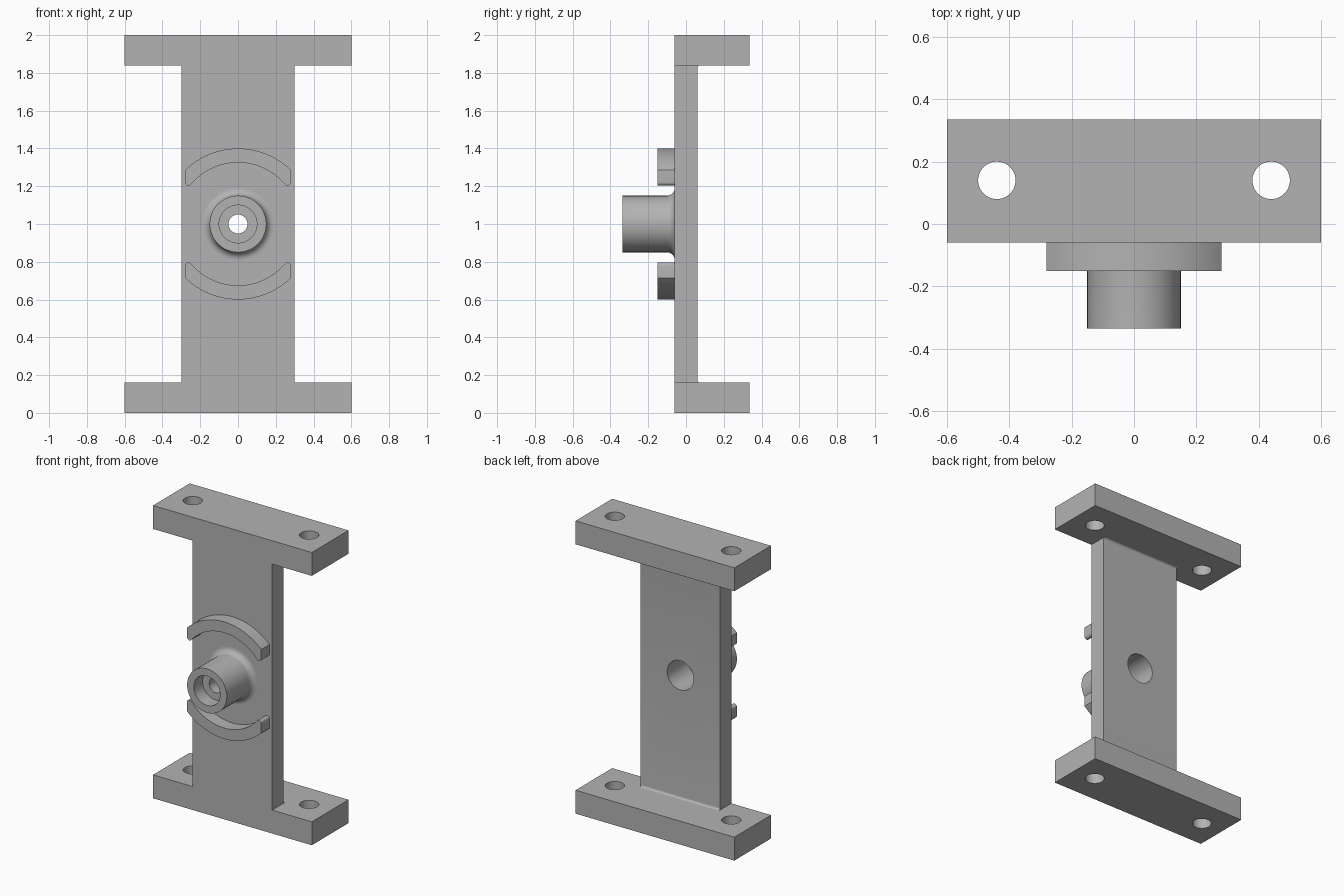
import bpy, bmesh
from math import sin, cos, pi, asin, radians
from mathutils import Matrix, Vector

cube = bpy.data.objects.get("Cube")
if cube:
    bpy.data.objects.remove(cube, do_unlink=True)

grey = bpy.data.materials.new("plain grey metal")
grey.use_nodes = True
GREY = (0.45, 0.45, 0.45, 1)
grey.diffuse_color = GREY
grey.node_tree.nodes["Principled BSDF"].inputs["Base Color"].default_value = GREY


def finish(name, bm):
    """Turn a bmesh into a named, shaded object."""
    bmesh.ops.recalc_face_normals(bm, faces=bm.faces[:])
    mesh = bpy.data.meshes.new(name)
    bm.to_mesh(mesh)
    bm.free()
    mesh.materials.append(grey)
    obj = bpy.data.objects.new(name, mesh)
    bpy.context.collection.objects.link(obj)
    return obj


def smooth(obj):
    bpy.ops.object.select_all(action="DESELECT")
    obj.select_set(True)
    bpy.context.view_layer.objects.active = obj
    bpy.ops.object.shade_smooth_by_angle(angle=radians(30))


def prism(name, points, place, low, high):
    """Extrude a closed 2D outline; place(u, v, w) maps it into space."""
    bm = bmesh.new()
    face = bm.faces.new([bm.verts.new(place(u, v, low)) for u, v in points])
    new = bmesh.ops.extrude_face_region(bm, geom=[face])["geom"]
    shift = Vector(place(0, 0, high)) - Vector(place(0, 0, low))
    bmesh.ops.translate(bm, vec=shift, verts=[g for g in new if isinstance(g, bmesh.types.BMVert)])
    return finish(name, bm)


def lathe(name, profile, steps=64):
    """Spin a closed (radius, y) profile around the bore axis at z = 1."""
    bm = bmesh.new()
    rings = []
    for i in range(steps):
        a = 2 * pi * i / steps
        rings.append([bm.verts.new((r * cos(a), y, 1 + r * sin(a))) for r, y in profile])
    n = len(profile)
    for i in range(steps):
        p, q = rings[i], rings[(i + 1) % steps]
        for j in range(n):
            k = (j + 1) % n
            bm.faces.new((p[j], q[j], q[k], p[k]))
    return finish(name, bm)


def drill(obj, centre, radius, along_y=False):
    """Cut a round hole right through a part."""
    bm = bmesh.new()
    turn = Matrix.Rotation(pi / 2, 4, "X") if along_y else Matrix()
    bmesh.ops.create_cone(bm, cap_ends=True, segments=64, radius1=radius, radius2=radius,
                          depth=0.5, matrix=Matrix.Translation(centre) @ turn)
    cutter = finish("hole_cutter", bm)
    cutter.hide_render = True
    mod = obj.modifiers.new("hole", "BOOLEAN")
    mod.operation, mod.solver, mod.object = "DIFFERENCE", "EXACT", cutter
    bpy.context.view_layer.objects.active = obj
    bpy.ops.object.modifier_apply(modifier=mod.name)
    bpy.data.objects.remove(cutter, do_unlink=True)


def arc(cu, cv, r, start, end, steps):
    return [(cu + r * cos(start + (end - start) * i / steps),
             cv + r * sin(start + (end - start) * i / steps)) for i in range(steps + 1)]


FRONT, PLATE_BACK, BACK = -0.06, 0.06, 0.335
THICK = 0.16

# Mounting flanges with two bolt holes each
for name, z in (("bottom_flange", 0), ("top_flange", 2 - THICK)):
    outline = [(-0.6, FRONT), (0.6, FRONT), (0.6, BACK), (-0.6, BACK)]
    flange = prism(name, outline, lambda u, v, w: (u, v, w), z, z + THICK)
    for side in (-1, 1):
        drill(flange, (side * 0.44, 0.14, z + THICK / 2), 0.06)
    smooth(flange)

# Upright plate, filleted into the flanges at its back
f = 0.015
outline = [(FRONT, THICK)]
outline += arc(PLATE_BACK + f, THICK + f, f, 1.5 * pi, pi, 6)
outline += arc(PLATE_BACK + f, 2 - THICK - f, f, pi, pi / 2, 6)
outline += [(FRONT, 2 - THICK)]
plate = prism("upright_plate", outline, lambda u, v, w: (w, u, v), -0.3, 0.3)
drill(plate, (0, 0, 1), 0.1, along_y=True)
smooth(plate)

# Hollow boss: wide bores at both ends, narrow bore between, flared foot
profile = [(0.1, FRONT), (0.1, -0.16), (0.05, -0.16), (0.05, -0.24),
           (0.1, -0.24), (0.1, -0.335), (0.15, -0.335)]
profile += arc(0.19, FRONT - 0.04, 0.04, pi, pi / 2, 8)
smooth(lathe("hollow_boss", profile))

# Curved ribs above and below the boss, with trimmed rounded ends
OUTER, INNER, HALF = 0.4, 0.325, 0.28
c = 0.018
tip_x = HALF - c
tip_z = ((INNER + c) ** 2 - tip_x ** 2) ** 0.5
tip_angle = asin(tip_z / (INNER + c))
edge = asin((OUTER ** 2 - HALF ** 2) ** 0.5 / OUTER)
right_tip = arc(tip_x, tip_z, c, tip_angle - pi, 0, 8)
outline = arc(0, 0, OUTER, edge, pi - edge, 40)
outline += [(-x, z) for x, z in reversed(right_tip)]
outline += arc(0, 0, INNER, pi - tip_angle, tip_angle, 40)[1:-1]
outline += right_tip
for name, sign in (("upper_rib", 1), ("lower_rib", -1)):
    smooth(prism(name, outline, lambda u, v, w: (u, w, 1 + sign * v), -0.15, FRONT))
